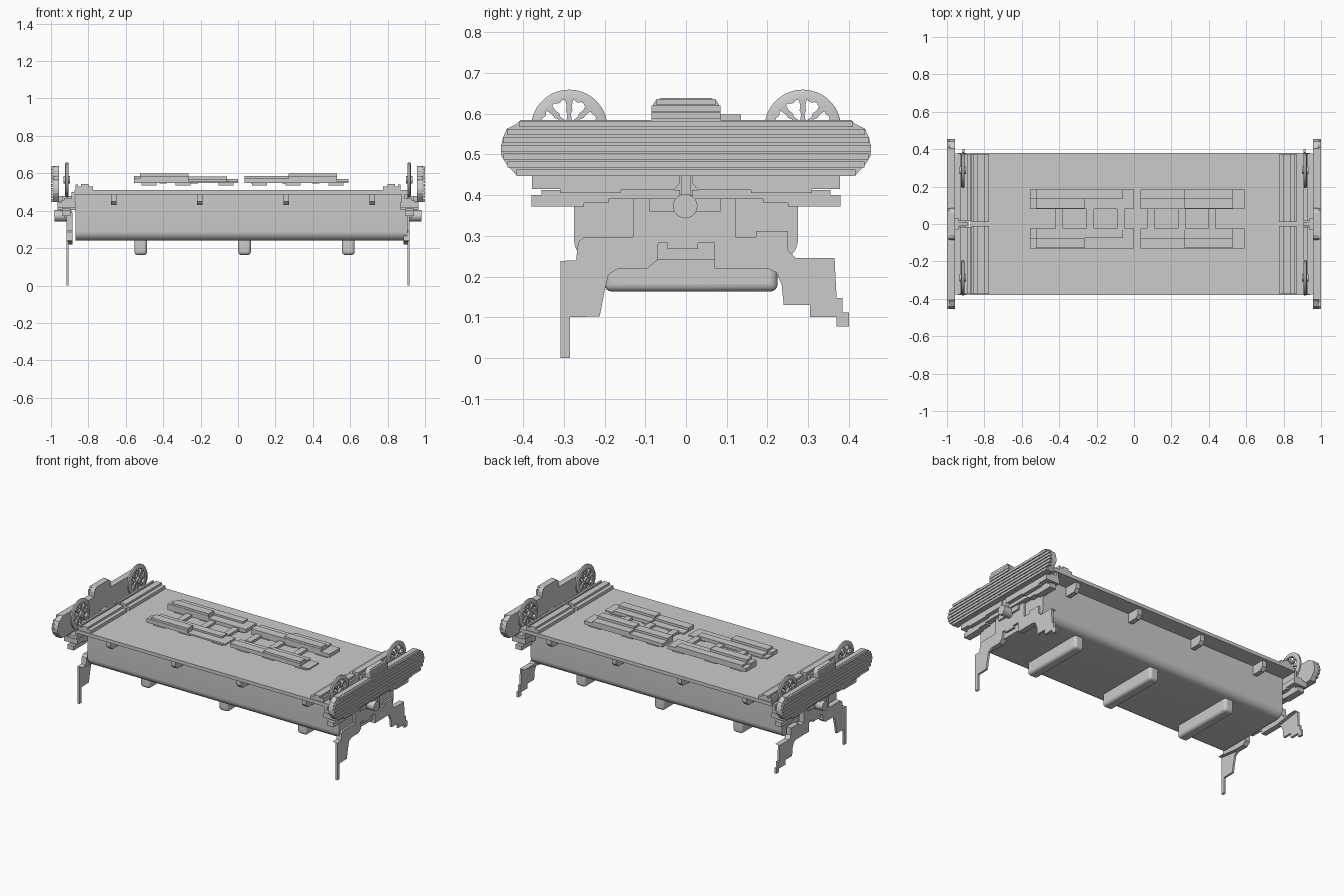
import bpy, bmesh
from math import sin, cos, pi


def finish(name, bm, smooth=False):
    bmesh.ops.recalc_face_normals(bm, faces=bm.faces)
    me = bpy.data.meshes.new(name)
    bm.to_mesh(me)
    bm.free()
    ob = bpy.data.objects.new(name, me)
    bpy.context.collection.objects.link(ob)
    if smooth:
        bpy.ops.object.select_all(action='DESELECT')
        ob.select_set(True)
        bpy.context.view_layer.objects.active = ob
        bpy.ops.object.shade_smooth_by_angle(angle=0.6)
    return ob


def prism(name, pts, x0, x1, smooth=False):
    """Extrude a (y, z) outline from x0 to x1."""
    bm = bmesh.new()
    f = bm.faces.new([bm.verts.new((x0, y, z)) for y, z in pts])
    r = bmesh.ops.extrude_face_region(bm, geom=[f])
    vs = [v for v in r['geom'] if isinstance(v, bmesh.types.BMVert)]
    bmesh.ops.translate(bm, verts=vs, vec=(x1 - x0, 0, 0))
    return finish(name, bm, smooth)


def box(name, x0, x1, y0, y1, z0, z1, bevel=0):
    ob = prism(name, [(y0, z0), (y1, z0), (y1, z1), (y0, z1)], x0, x1, bevel > 0)
    if bevel:
        m = ob.modifiers.new("round", 'BEVEL')
        m.width, m.segments = bevel, 4
    return ob


def disc(name, x0, x1, y, z, r, n=32):
    return prism(name, [(y + r * cos(2 * pi * i / n), z + r * sin(2 * pi * i / n))
                        for i in range(n)], x0, x1, True)


# trough body with rounded lower corners
R = 0.05
arc = [(-0.225 - R * cos(i * pi / 16), 0.29 - R * sin(i * pi / 16)) for i in range(9)]
body = [(-0.275, 0.49)] + arc + [(-y, z) for y, z in reversed(arc)] + [(0.275, 0.49)]
prism("body", body, -0.87, 0.905, True)
box("deck", -0.875, 0.91, -0.38, 0.38, 0.488, 0.51)

# brackets under the deck overhang and bars under the body
for x in (-0.665, -0.205, 0.257, 0.718):
    for s in (-1, 1):
        prism("deck_bracket", [(s * 0.26, 0.43), (s * 0.34, 0.43), (s * 0.36, 0.45),
                               (s * 0.36, 0.495), (s * 0.26, 0.495)], x - 0.015, x + 0.015)
for x in (-0.52, 0.035, 0.59):
    box("under_bar", x - 0.034, x + 0.034, -0.20, 0.225, 0.163, 0.26, 0.018)

# raised slabs floating over the deck, joined by short ties
for x0, a, b in ((-0.555, 0.03, 0.29), (0.035, 0.235, 0.495)):
    x1 = x0 + 0.555
    for y0, dz in ((0.08, 0), (-0.13, -0.013)):
        box("slab_base", x0, x1, y0, y0 + 0.105, 0.547, 0.57 + dz)
        box("slab_front_step", x0, x0 + b, y0, y0 + 0.055, 0.56 + dz, 0.585 + dz)
        box("slab_block", x0 + a, x0 + b, y0 + 0.002, y0 + 0.055, 0.58 + dz, 0.598 + dz)
        box("slab_back_step", x0 + a, x0 + 0.495, y0 + 0.055, y0 + 0.105, 0.56 + dz, 0.582 + dz)
        for fx in (0.04, 0.22, 0.45):
            box("slab_foot", x0 + fx, x0 + fx + 0.08, y0 + 0.01, y0 + 0.095, 0.535, 0.55)
    for t in ((0.135, 0.30, 0.465) if x0 < 0 else (0.035, 0.20, 0.36)):
        box("slab_tie", x0 + t, x0 + t + 0.04, -0.03, 0.085, 0.545, 0.562)

# outlines for the end assemblies
leg = [(-0.308, 0), (-0.308, 0.238), (-0.27, 0.24), (-0.265, 0.285), (-0.25, 0.297),
       (-0.13, 0.297), (-0.13, 0.39), (0.122, 0.39), (0.122, 0.297), (0.172, 0.297),
       (0.172, 0.312), (0.25, 0.312), (0.25, 0.265), (0.27, 0.245), (0.365, 0.245),
       (0.37, 0.147), (0.385, 0.147), (0.385, 0.112), (0.40, 0.112), (0.40, 0.077),
       (0.37, 0.077), (0.37, 0.1), (0.305, 0.1), (0.305, 0.13), (0.24, 0.13),
       (0.235, 0.18), (0.222, 0.21), (0.2, 0.22), (0.07, 0.22), (0.07, 0.282),
       (0.03, 0.282), (0.03, 0.267), (-0.045, 0.267), (-0.045, 0.282), (-0.068, 0.282),
       (-0.07, 0.24), (-0.095, 0.22), (-0.165, 0.22), (-0.19, 0.205), (-0.2, 0.165),
       (-0.212, 0.102), (-0.285, 0.1), (-0.285, 0)]
half = [(0.415, 0.447), (0.44, 0.475), (0.453, 0.495), (0.455, 0.515), (0.45, 0.54),
        (0.44, 0.563), (0.415, 0.575), (0.405, 0.585), (0.085, 0.585), (0.085, 0.615),
        (0.075, 0.632), (0.06, 0.639)]
panel = half + [(-y, z) for y, z in reversed(half)]
slats = [(0.455, 0.417), (0.475, 0.438), (0.495, 0.45), (0.515, 0.455), (0.535, 0.45),
         (0.555, 0.44), (0.575, 0.41), (0.595, 0.085), (0.613, 0.085), (0.629, 0.073)]


def wheel(x, y, z):
    """Spoked wheel with a fine toothed inner rim."""
    bm = bmesh.new()
    n = 72
    rings = []
    for i in range(n):
        a = 2 * pi * i / n
        ri = 0.070 if i % 4 < 2 else 0.066
        rings.append([bm.verts.new((x + dx, y + r * cos(a), z + r * sin(a)))
                      for dx, r in ((-0.009, ri), (-0.009, 0.088), (-0.005, 0.094),
                                    (0.005, 0.094), (0.009, 0.088), (0.009, ri))])
    for i in range(n):
        p, q = rings[i], rings[(i + 1) % n]
        for j in range(6):
            k = (j + 1) % 6
            bm.faces.new((p[j], p[k], q[k], q[j]))
    finish("wheel_rim", bm, True)
    disc("wheel_hub", x - 0.018, x + 0.018, y, z, 0.02, 20)
    for i in range(8):
        a = 2 * pi * i / 8
        prof = [(0.015, 0.007), (0.035, 0.004), (0.042, 0.008), (0.054, 0.006), (0.07, 0.01)]
        out = prof + [(r, -w) for r, w in reversed(prof)]
        prism("wheel_spoke", [(y + r * cos(a) - w * sin(a), z + r * sin(a) + w * cos(a))
                              for r, w in out], x - 0.006, x + 0.006)


# both ends, mirrored across x
for e in (-1, 1):
    # leg plate: thick upper part, thin feet
    upper = [(max(-0.308, y), z) for y, z in leg if z >= 0.215]
    prism("leg_plate", leg, e * 0.905, e * 0.918)
    prism("leg_plate_backing", upper, e * 0.884, e * 0.906)
    box("leg_boss", e * 0.90, e * 0.93, -0.09, 0.085, 0.36, 0.40)
    disc("end_knob", e * 0.90, e * 0.982, -0.002, 0.373, 0.03)

    # slatted end panel
    prism("end_panel", panel, e * 0.956, e * 0.988)
    for z, w in slats:
        box("end_slat", e * 0.98, e * 1.0, -w, w, z - 0.0075, z + 0.0075)

    # paired rails on either side of the centre gap
    for s in (-1, 1):
        lower = [(0.355, 0.40), (0.38, 0.40), (0.38, 0.372), (0.25, 0.372), (0.25, 0.38),
                 (0.19, 0.38), (0.19, 0.39), (0.015, 0.39), (0.015, 0.412), (0.355, 0.412)]
        prism("rail_lower", [(s * y, z) for y, z in lower], e * 0.895, e * 0.94)
        upper_rail = [(0.378, 0.447), (0.378, 0.415), (0.31, 0.415), (0.31, 0.405),
                      (0.16, 0.405), (0.16, 0.412), (0.03, 0.412), (0.015, 0.43), (0.015, 0.447)]
        prism("rail_upper", [(s * y, z) for y, z in upper_rail], e * 0.87, e * 0.965)
        for x0, x1, z in ((0.875, 0.89, 0.50), (0.89, 0.93, 0.465), (0.93, 0.945, 0.455)):
            box("rail_ridge", e * x0, e * x1, s * 0.015, s * 0.375, 0.44, z)
        # ridged strips on the deck end
        for x0, x1, z in ((0.775, 0.80, 0.53), (0.80, 0.84, 0.543), (0.84, 0.855, 0.53),
                          (0.855, 0.868, 0.54)):
            box("deck_strip", e * x0, e * x1, s * 0.012, s * 0.375, 0.505, z)
        wheel(e * 0.915, s * 0.287, 0.565)
    box("centre_post", e * 0.89, e * 0.96, -0.012, 0.012, 0.39, 0.48)
    box("centre_cap", e * 0.935, e * 0.965, -0.03, 0.03, 0.45, 0.48)
